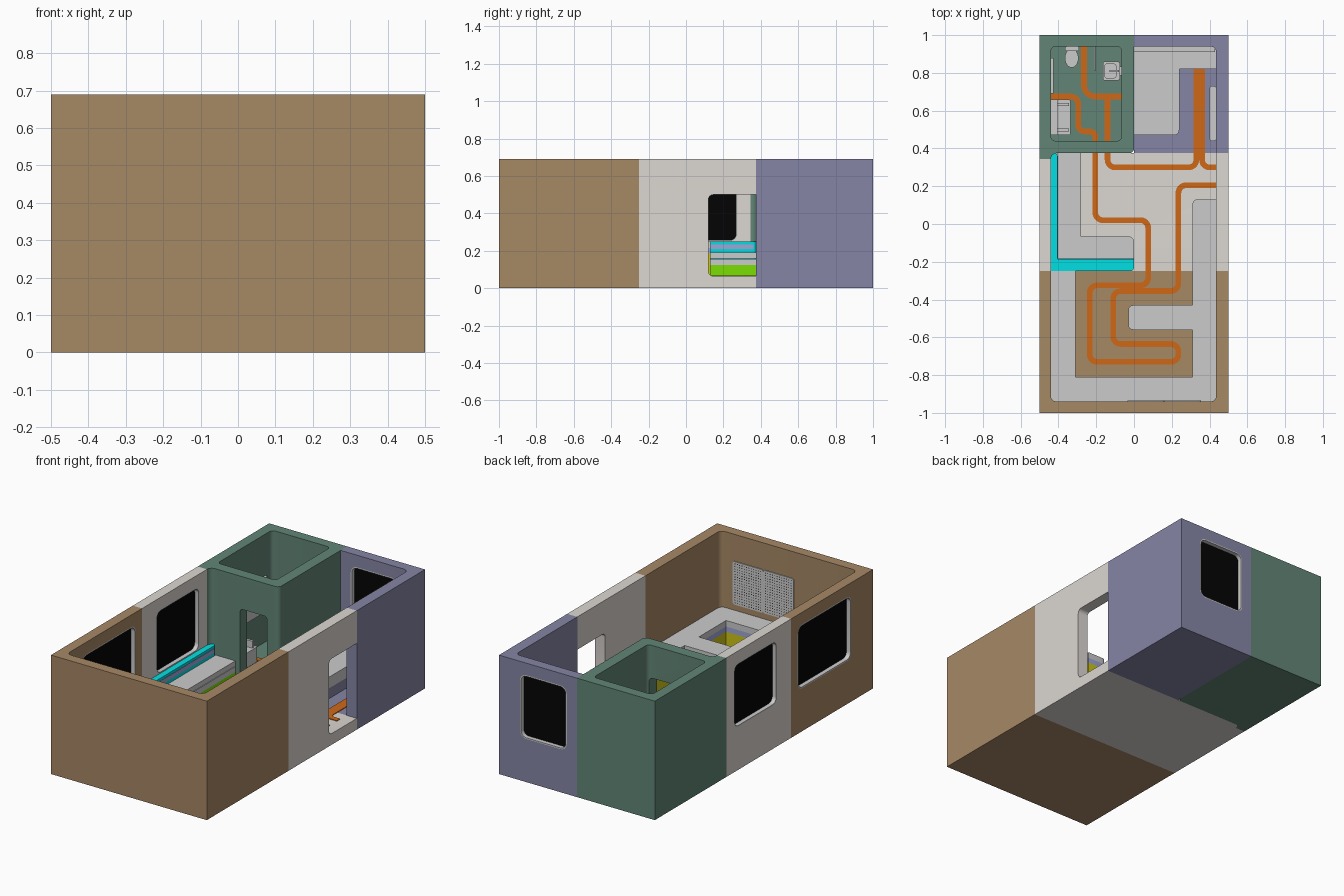
import bpy, bmesh, math
from mathutils import Vector

if "Cube" in bpy.data.objects:
    bpy.data.objects.remove(bpy.data.objects["Cube"])


def mat(name, r, g, b):
    m = bpy.data.materials.new(name)
    m.diffuse_color = tuple((c / 255) ** 2.2 for c in (r, g, b)) + (1,)
    m.use_nodes = True
    m.node_tree.nodes["Principled BSDF"].inputs["Base Color"].default_value = m.diffuse_color
    return m


BROWN, WHITE = mat("brown", 165, 135, 101), mat("offwhite", 219, 214, 209)
GREEN, PURPLE = mat("green", 98, 132, 118), mat("purple", 133, 132, 164)
BLACK, ORANGE = mat("black", 12, 12, 12), mat("orange", 206, 104, 30)
CYAN, LIME = mat("cyan", 10, 222, 226), mat("lime", 122, 222, 12)
YELLOW, LILAC = mat("yellow", 205, 195, 30), mat("lilac", 160, 165, 215)


def rounded(pts, closed=True, seg=6):
    """Round the corners of a 2D path; points are (a, b) or (a, b, radius)."""
    out, n = [], len(pts)
    for i, p in enumerate(pts):
        c, r = Vector(p[:2]), (p[2] if len(p) > 2 else 0)
        new = [c]
        if r and (closed or 0 < i < n - 1):
            u = (Vector(pts[i - 1][:2]) - c).normalized()
            v = (Vector(pts[(i + 1) % n][:2]) - c).normalized()
            half = u.angle(v) / 2
            mid = c + (u + v).normalized() * r / math.sin(half)
            s, e = c + u * r / math.tan(half) - mid, c + v * r / math.tan(half) - mid
            ang = s.angle(e)
            new = [mid + (s * math.sin((1 - k / seg) * ang) + e * math.sin(k / seg * ang)) / math.sin(ang)
                   for k in range(seg + 1)]
        out += [q for q in new if not out or (q - out[-1]).length > 1e-4]
    if closed and (out[0] - out[-1]).length < 1e-4:
        out.pop()
    return out


def prism(name, pts, lo, hi, m=None, axis="z", ready=False):
    """Extrude a 2D outline along an axis."""
    place = {"z": lambda a, b, h: (a, b, h), "x": lambda a, b, h: (h, a, b), "y": lambda a, b, h: (a, h, b)}[axis]
    bm = bmesh.new()
    loop = pts if ready else rounded(pts)
    low = [bm.verts.new(place(a, b, lo)) for a, b in loop]
    top = [bm.verts.new(place(a, b, hi)) for a, b in loop]
    bm.faces.new(low)
    bm.faces.new(top)
    for i in range(len(loop)):
        j = (i + 1) % len(loop)
        bm.faces.new((low[i], low[j], top[j], top[i]))
    bmesh.ops.recalc_face_normals(bm, faces=bm.faces)
    me = bpy.data.meshes.new(name)
    bm.to_mesh(me)
    bm.free()
    ob = bpy.data.objects.new(name, me)
    bpy.context.collection.objects.link(ob)
    if m:
        me.materials.append(m)
    return ob


def rect(a0, a1, b0, b1, r=0):
    return [(a0, b0, r), (a1, b0, r), (a1, b1, r), (a0, b1, r)]


def cut(ob, *cutters):
    for c in cutters:
        c.hide_render = True
        mod = ob.modifiers.new("cut", "BOOLEAN")
        mod.operation, mod.solver, mod.object = "DIFFERENCE", "EXACT", c
        bpy.context.view_layer.objects.active = ob
        bpy.ops.object.modifier_apply(modifier=mod.name)
        bpy.data.objects.remove(c)
    return ob


def window(name, wall, a0, a1, axis, lo, hi):
    """Cut a window in a wall; add its grey lining and dark pane."""
    z0, z1, t = .25, .62, .007
    cut(wall, prism("cutter", rect(a0, a1, z0, z1, .04), lo - .05, hi + .05, axis=axis))
    inner = rect(a0 + t, a1 - t, z0 + t, z1 - t, .033)
    cut(prism(name + "_frame", rect(a0, a1, z0, z1, .04), lo, hi, axis=axis),
        prism("cutter", inner, lo - .05, hi + .05, axis=axis))
    mid = (lo + hi) / 2
    prism(name + "_glass", inner, mid - .005, mid + .005, BLACK, axis)


H, F = .69, .065
# outer shell in four coloured modules
front = cut(prism("kitchen_shell", rect(-.5, .5, -1, -.25), 0, H, BROWN),
            prism("c", [(-.44, -.94, .03), (.435, -.94, .03), (.435, -.1), (-.44, -.1)], F, 1))
middle = cut(prism("lounge_shell", [(-.5, -.25), (.5, -.25), (.5, .375), (-.44, .375, .03), (-.44, .345),
                                    (-.5, .345)], 0, H, WHITE),
             prism("c", rect(-.44, .435, -.4, .5), F, 1),
             prism("c", rect(.12, .45, F, .5, .025), .4, .6, axis="x"))
bedroom = cut(prism("bedroom_shell", rect(0, .5, .375, 1), 0, H, PURPLE),
              prism("c", [(-.2, .2), (.435, .2), (.435, .94, .03), (-.2, .94)], F, 1))
bath = cut(prism("bathroom_shell", [(-.5, .345), (-.44, .345), (-.44, .375, .03), (0, .375, .025), (0, 1),
                                    (-.5, 1)], 0, H, GREEN),
           prism("c", rect(-.44, -.065, .44, .94, .025), F, 1),
           prism("c", rect(-.25, -.075, F, .5, .02), .3, .5, axis="y"))
window("kitchen_window", front, -.80, -.31, "x", -.5, -.44)
window("lounge_window", middle, -.12, .275, "x", -.5, -.44)
window("bedroom_window", bedroom, .065, .365, "y", .94, 1)

# kitchen counter with peninsula, in layers
r = .025
counter = [(-.44, -.94, r), (.435, -.94, r), (.435, .13), (.31, .13, r), (.31, -.43), (-.03, -.43, r),
           (-.03, -.56, r), (.31, -.56), (.31, -.81), (-.31, -.81), (-.31, -.25), (-.44, -.25)]
prism("counter_base", counter, F, .185, YELLOW)
prism("counter_band", counter, .185, .215, LILAC)
prism("counter_top", counter, .215, .25)

# perforated panels on the front wall
for i, x0 in enumerate((-.035, .16)):
    prism(f"pegboard_{i}", rect(x0, x0 + .195, .285, .535, .012), -.942, -.935, axis="y")
    bm = bmesh.new()
    for cx in range(12):
        for cz in range(16):
            x, z = x0 + .015 + cx * .015, .297 + cz * .015
            bm.faces.new([bm.verts.new((x + .003 * math.cos(k * math.pi / 3), -.9345,
                                        z + .003 * math.sin(k * math.pi / 3))) for k in range(6)])
    me = bpy.data.meshes.new("pegboard_holes")
    bm.to_mesh(me)
    bm.free()
    me.materials.append(BLACK)
    bpy.context.collection.objects.link(bpy.data.objects.new(f"pegboard_holes_{i}", me))

# corner sofa
seat = [(-.405, -.185), (0, -.185), (0, -.065, .03), (-.28, -.065), (-.28, .375), (-.405, .375)]
prism("sofa_base", seat, F, .125, LIME)
prism("sofa_frame", seat, .125, .157)
prism("sofa_cushion", seat, .16, .19)
back = [(-.44, -.25), (0, -.25, .02), (0, -.185), (-.405, -.185), (-.405, .375, .015), (-.44, .375)]
prism("sofa_back", back, F, .25, CYAN)
prism("sofa_back_stripe", [(-.406, -.186), (0, -.186), (0, -.183), (-.403, -.183), (-.403, .36), (-.406, .36)],
      .21, .235, LILAC)

# bed, headboard and side shelf
bed = [(0, .47), (.24, .47, .03), (.24, .82), (.435, .82), (.435, .94, .03), (0, .94)]
prism("bed_base", bed, F, .125, PURPLE)
prism("bed_mattress", bed, .125, .19)
prism("headboard", rect(0, .43, .91, .94), .19, .235)
prism("bedroom_shelf", rect(.4, .435, .44, .73, .012), .19, .25)

# bathroom fittings
oval = [Vector((-.33 + .036 * math.cos(k * math.pi / 12), .878 + .05 * math.sin(k * math.pi / 12)))
        for k in range(24)]
prism("toilet_bowl", oval, F, .165, ready=True)
prism("toilet_tank", rect(-.365, -.29, .915, .94, .01), .12, .24)
prism("shower_screen", rect(-.212, -.205, .81, .94), F, .45)
cut(prism("washbasin", rect(-.165, -.075, .76, .86, .01), .2, .25),
    prism("c", rect(-.155, -.095, .772, .848, .015), .215, .3))
prism("washbasin_stand", rect(-.1, -.065, .785, .835), F, .2)
prism("tap_post", rect(-.09, -.08, .805, .815), .25, .285)
prism("tap_spout", rect(-.13, -.08, .805, .815), .278, .286)
prism("bath_seat", rect(-.44, -.335, .47, .66, .012), F, .15)
prism("bath_seat_back", rect(-.44, -.405, .47, .66), .15, .24)
for y in (.49, .625):
    prism("bath_seat_arm", rect(-.405, -.345, y, y + .015), .15, .19)
prism("wall_panel", rect(-.44, -.425, .69, .88), .25, .45)


# orange strips along the floor
def strip(name, path, w=.03):
    p = rounded(path, False)
    left, right = [], []
    for i, c in enumerate(p):
        ds = [(b - a).normalized() for a, b in zip(p[max(i - 1, 0):i + 1], p[max(i - 1, 0) + 1:i + 2])]
        d = (ds[0] + ds[-1]).normalized()
        nrm = Vector((-d.y, d.x)) * w / 2 / max(d.dot(ds[0]), .3)
        left.append(c + nrm)
        right.append(c - nrm)
    prism(name, left + right[::-1], F - .003, F + .004, ORANGE, ready=True)


r = .04
strip("floor_strip_main", [(-.44, .675), (-.295, .675, r), (-.295, .49, .035), (-.205, .49, .03), (-.205, .02, r),
                           (.075, .02, r), (.075, -.325, r), (-.235, -.325, r), (-.235, -.73, r),
                           (.235, -.73, r), (.235, -.635, r), (-.11, -.635, r), (-.11, -.355, r),
                           (.235, -.355, r), (.235, .205, r), (.435, .205)])
strip("floor_strip_bedroom", [(.435, .3), (.36, .3, r), (.36, .82)])
strip("floor_strip_bathroom", [(.33, .82), (.33, .3, r), (-.14, .3, r), (-.14, .675)])
strip("floor_strip_shower", [(-.065, .675), (-.265, .675, .06), (-.265, .94)])

# soft shading on rounded corners, sharp edges kept
for ob in bpy.context.scene.objects:
    ob.select_set(True)
bpy.context.view_layer.objects.active = front
bpy.ops.object.shade_smooth_by_angle(angle=math.radians(30))
